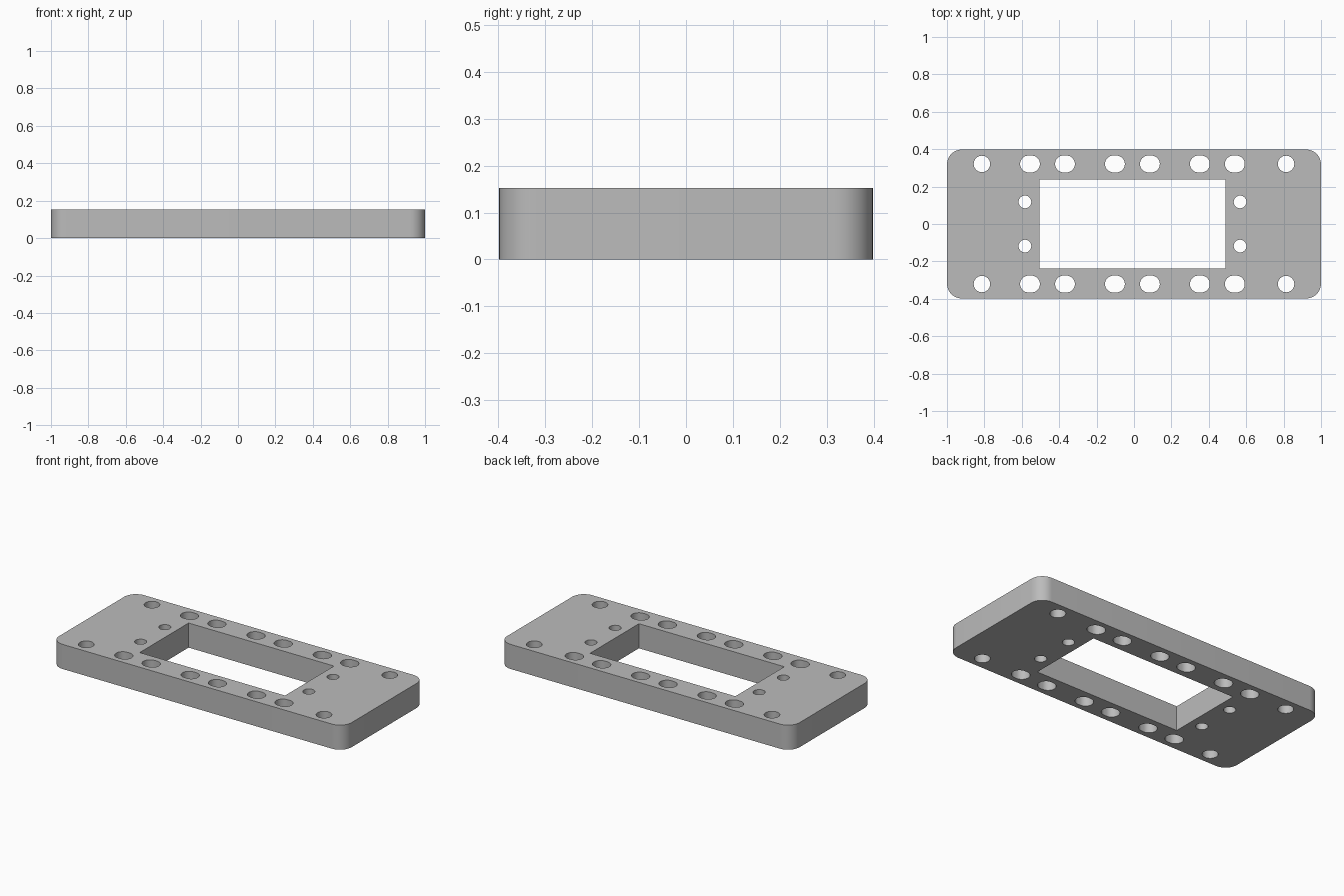
import bpy, bmesh, math

if "Cube" in bpy.data.objects:
    bpy.data.objects.remove(bpy.data.objects["Cube"])

HEIGHT = 0.152
HALF_Y = 0.398


def rounded(cx, cy, hx, hy, r, seg):
    """Outline of a rounded rectangle; r == hx == hy gives a circle."""
    pts = []
    for k, (sx, sy) in enumerate([(1, 1), (-1, 1), (-1, -1), (1, -1)]):
        for i in range(seg + 1):
            a = math.pi / 2 * (k + i / seg)
            p = (cx + sx * (hx - r) + r * math.cos(a),
                 cy + sy * (hy - r) + r * math.sin(a))
            if not pts or math.dist(p, pts[-1]) > 1e-5:
                pts.append(p)
    if math.dist(pts[0], pts[-1]) < 1e-5:
        pts.pop()
    return pts


# Outer outline and central rectangular window
loops = [rounded(0, 0, 1, HALF_Y, 0.08, 10)]
loops.append([(-0.505, -0.239), (0.489, -0.239), (0.489, 0.239), (-0.505, 0.239)])

for s in (-1, 1):
    # Round corner holes
    for x in (-0.813, 0.813):
        loops.append(rounded(x, s * 0.321, 0.044, 0.044, 0.044, 10))
    # Short slots along the long edges
    for x in (-0.556, -0.369, -0.102, 0.085, 0.352, 0.539):
        loops.append(rounded(x, s * 0.321, 0.053, 0.045, 0.045, 10))
    # Small holes beside the window
    for x in (-0.583, 0.567):
        loops.append(rounded(x, s * 0.118, 0.034, 0.034, 0.034, 8))

# Fill the perforated profile and extrude it into a plate
bm = bmesh.new()
edges = []
for pts in loops:
    vs = [bm.verts.new((x, y, 0)) for x, y in pts]
    edges += [bm.edges.new((vs[i - 1], vs[i])) for i in range(len(vs))]
bmesh.ops.triangle_fill(bm, use_beauty=True, edges=edges, normal=(0, 0, 1))
geom = bmesh.ops.extrude_face_region(bm, geom=bm.faces[:], use_keep_orig=True)["geom"]
bmesh.ops.translate(bm, vec=(0, 0, HEIGHT),
                    verts=[g for g in geom if isinstance(g, bmesh.types.BMVert)])
bmesh.ops.recalc_face_normals(bm, faces=bm.faces[:])

mesh = bpy.data.meshes.new("mounting_plate")
bm.to_mesh(mesh)
bm.free()
plate = bpy.data.objects.new("mounting_plate", mesh)
bpy.context.collection.objects.link(plate)

grey = bpy.data.materials.new("plain grey")
grey.diffuse_color = (0.5, 0.5, 0.5, 1)
grey.use_nodes = True
grey.node_tree.nodes["Principled BSDF"].inputs["Base Color"].default_value = grey.diffuse_color
mesh.materials.append(grey)

# Smooth hole walls and corners, crisp rims
bpy.context.view_layer.objects.active = plate
plate.select_set(True)
bpy.ops.object.shade_smooth_by_angle(angle=math.radians(30))
